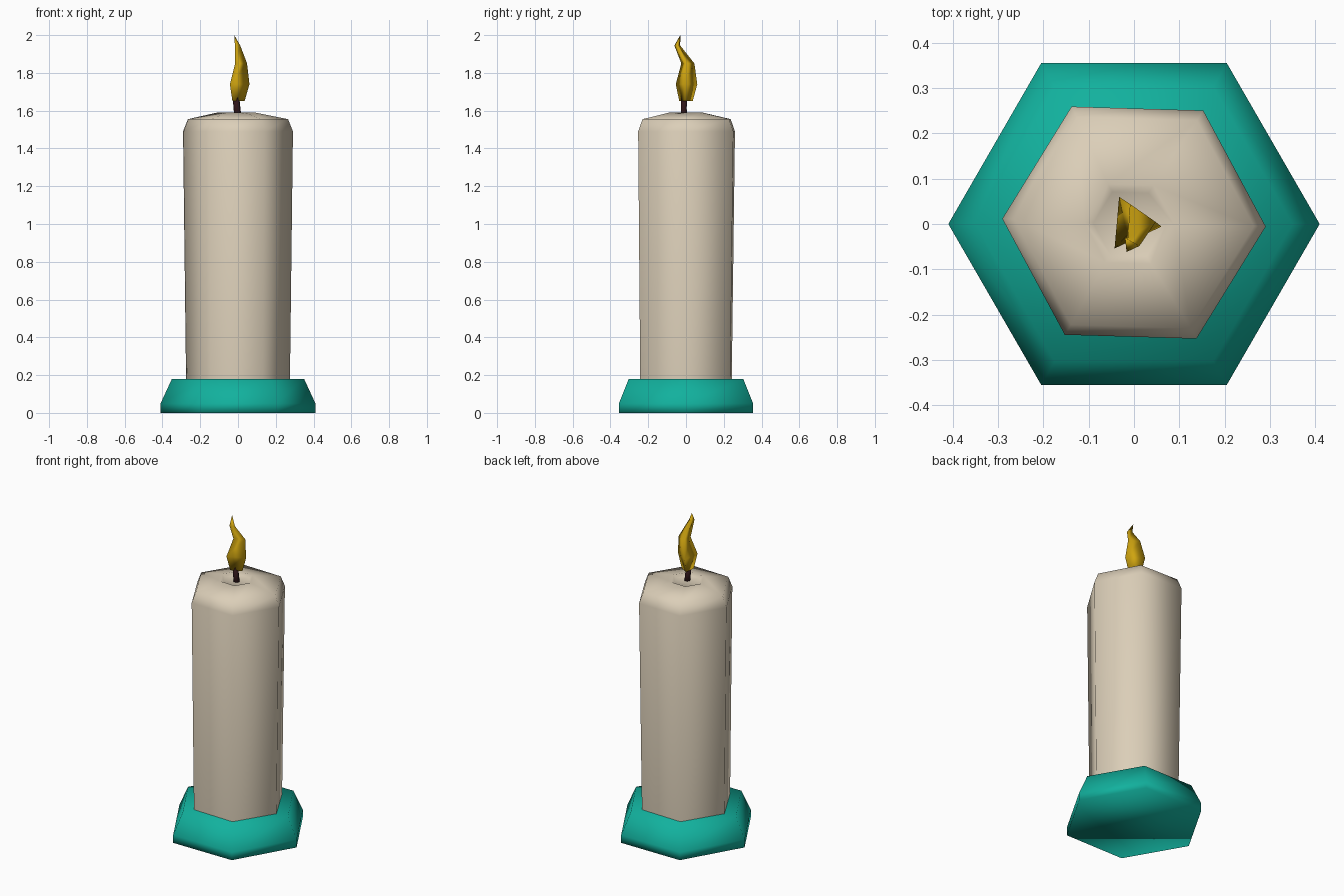
import bpy
import bmesh
from math import cos, sin, tau, radians

if "Cube" in bpy.data.objects:
    bpy.data.objects.remove(bpy.data.objects["Cube"], do_unlink=True)


def make_material(name, rgb):
    mat = bpy.data.materials.new(name)
    mat.use_nodes = True
    mat.diffuse_color = (*rgb, 1)
    mat.node_tree.nodes["Principled BSDF"].inputs["Base Color"].default_value = (*rgb, 1)
    return mat


def loft(name, mat, sides, rings, turn=0, bottom=True, tip=None):
    """Stack polygon rings (z, radius, x, y) and close the ends."""
    bm = bmesh.new()
    loops = []
    for z, r, x, y in rings:
        angles = [radians(turn) + tau * i / sides for i in range(sides)]
        loops.append([bm.verts.new((x + r * cos(a), y + r * sin(a), z)) for a in angles])
    for low, high in zip(loops, loops[1:]):
        for i in range(sides):
            j = (i + 1) % sides
            bm.faces.new((low[i], low[j], high[j], high[i]))
    if bottom:
        bm.faces.new(loops[0][::-1])
    if tip:
        point = bm.verts.new(tip)
        for i in range(sides):
            bm.faces.new((loops[-1][i], loops[-1][(i + 1) % sides], point))
    else:
        bm.faces.new(loops[-1])
    mesh = bpy.data.meshes.new(name)
    bm.to_mesh(mesh)
    bm.free()
    for face in mesh.polygons:
        face.use_smooth = True
    mesh.materials.append(mat)
    obj = bpy.data.objects.new(name, mesh)
    bpy.context.collection.objects.link(obj)
    return obj


teal = make_material("teal glaze", (0.006, 0.44, 0.34))
cream = make_material("cream wax", (0.71, 0.62, 0.48))
char = make_material("charred wick", (0.03, 0.008, 0.01))
gold = make_material("golden flame", (0.62, 0.37, 0.005))

# Hexagonal holder with a sloped rim
loft("candle_holder", teal, 6,
     [(0, 0.41, 0, 0), (0.05, 0.41, 0, 0), (0.18, 0.35, 0, 0)])

# Wax body, flaring slightly, with a rounded shoulder and a shallow melt pool
loft("candle_body", cream, 6,
     [(0.17, 0.275, 0, 0), (1.49, 0.291, 0, 0.003), (1.555, 0.265, 0, 0.003),
      (1.59, 0.1, -0.01, 0), (1.578, 0.08, -0.01, 0)], turn=-1.7, bottom=False)

# Bent wick
loft("wick", char, 6,
     [(1.56, 0.02, 0, -0.01), (1.61, 0.018, -0.005, -0.012), (1.68, 0.018, -0.012, -0.01)])

# Three-sided flame curling toward the front
loft("flame", gold, 3,
     [(1.65, 0.041, -0.006, -0.002), (1.74, 0.066, -0.005, 0),
      (1.85, 0.04, 0.008, 0.008), (1.945, 0.018, -0.006, -0.047)],
     turn=-5, tip=(-0.02, -0.03, 2.0))
